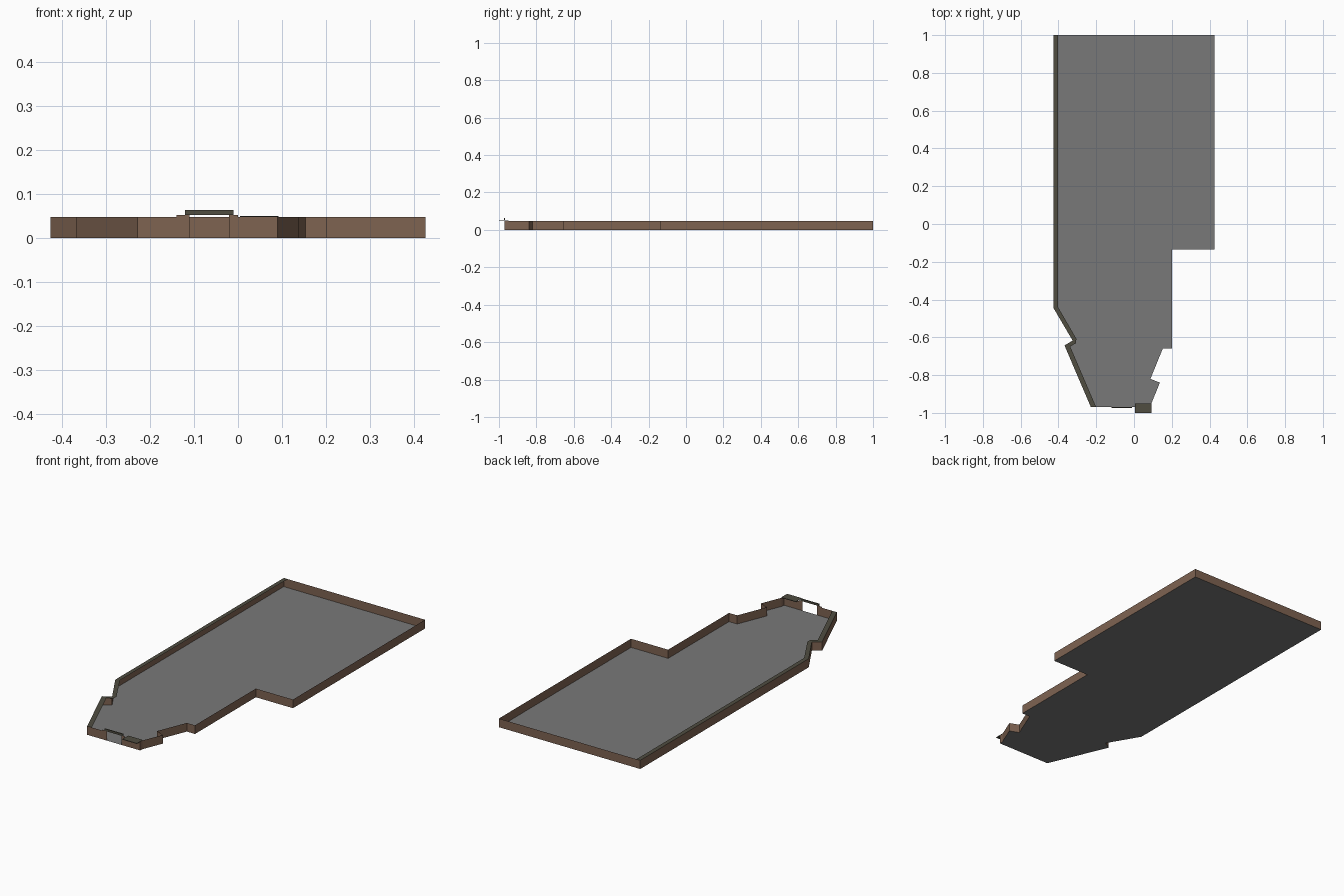
import bpy, bmesh

if "Cube" in bpy.data.objects:
    bpy.data.objects.remove(bpy.data.objects["Cube"])


def material(name, rgb):
    m = bpy.data.materials.new(name)
    m.diffuse_color = (*rgb, 1)
    m.use_nodes = True
    m.node_tree.nodes["Principled BSDF"].inputs["Base Color"].default_value = m.diffuse_color
    return m


BROWN = material("brown wall", (0.21, 0.125, 0.083))
GREY = material("grey floor", (0.19, 0.19, 0.19))
DARK = material("dark olive trim", (0.08, 0.074, 0.053))

H = 0.047          # wall height
FRONT = -0.97      # front wall position


def make(name, faces, mat):
    """Build one object from a list of polygons."""
    bm = bmesh.new()
    for f in faces:
        bm.faces.new([bm.verts.new(p) for p in f])
    bmesh.ops.remove_doubles(bm, verts=bm.verts, dist=0.0005)
    me = bpy.data.meshes.new(name)
    bm.to_mesh(me)
    bm.free()
    me.materials.append(mat)
    ob = bpy.data.objects.new(name, me)
    bpy.context.collection.objects.link(ob)
    return ob


def wall(a, b, z0=0.0, z1=H):
    return [(*a, z0), (*b, z0), (*b, z1), (*a, z1)]


def box(name, lo, hi, mat):
    bm = bmesh.new()
    bmesh.ops.create_cube(bm, size=1)
    for v in bm.verts:
        v.co = [(lo[i] + hi[i]) / 2 + v.co[i] * (hi[i] - lo[i]) for i in range(3)]
    me = bpy.data.meshes.new(name)
    bm.to_mesh(me)
    bm.free()
    me.materials.append(mat)
    bpy.context.collection.objects.link(bpy.data.objects.new(name, me))


# Plan outline: left side going forward, then right side going back
left = [(-0.425, 1), (-0.425, -0.447), (-0.325, -0.617), (-0.368, -0.643), (-0.228, FRONT)]
right = [(0.09, FRONT), (0.092, -0.95), (0.137, -0.84), (0.087, -0.82), (0.153, -0.658),
         (0.202, -0.658), (0.202, -0.135), (0.425, -0.135), (0.425, 1)]

# Floor slab
make("floor", [[(x, y, 0) for x, y in left + right]], GREY)

# Side and back walls
sides = [wall(a, b) for a, b in zip(left, left[1:])]
sides += [wall(a, b) for a, b in zip(right, right[1:])]
sides.append(wall(right[-1], left[0]))
make("outer_walls", sides, BROWN)

# Front wall with a doorway and raised jambs
door = (-0.11, -0.02)
make("front_wall", [
    wall((-0.228, FRONT), (-0.14, FRONT)),
    wall((-0.14, FRONT), (door[0], FRONT), 0, 0.052),
    wall((door[1], FRONT), (0.0, FRONT), 0, 0.052),
    wall((0.0, FRONT), (0.09, FRONT)),
], BROWN)

# Flat ledge along the top of the left wall
inner = [(-0.402, 1), (-0.402, -0.44), (-0.305, -0.608), (-0.338, -0.648), (-0.2, FRONT)]
inner.insert(3, (-0.308, -0.632))
outer = left[:3] + [left[2]] + left[3:]
make("left_ledge", [[(*outer[i], H), (*outer[i + 1], H), (*inner[i + 1], H), (*inner[i], H)]
                    if outer[i] != outer[i + 1] else
                    [(*outer[i], H), (*inner[i + 1], H), (*inner[i], H)]
                    for i in range(len(outer) - 1)], DARK)

# Panel over the doorway and the small canopy beside it
box("door_header", (-0.12, FRONT - 0.004, 0.052), (-0.01, FRONT + 0.002, 0.063), DARK)
box("canopy", (0.005, -1.0, H), (0.092, -0.95, 0.05), DARK)
